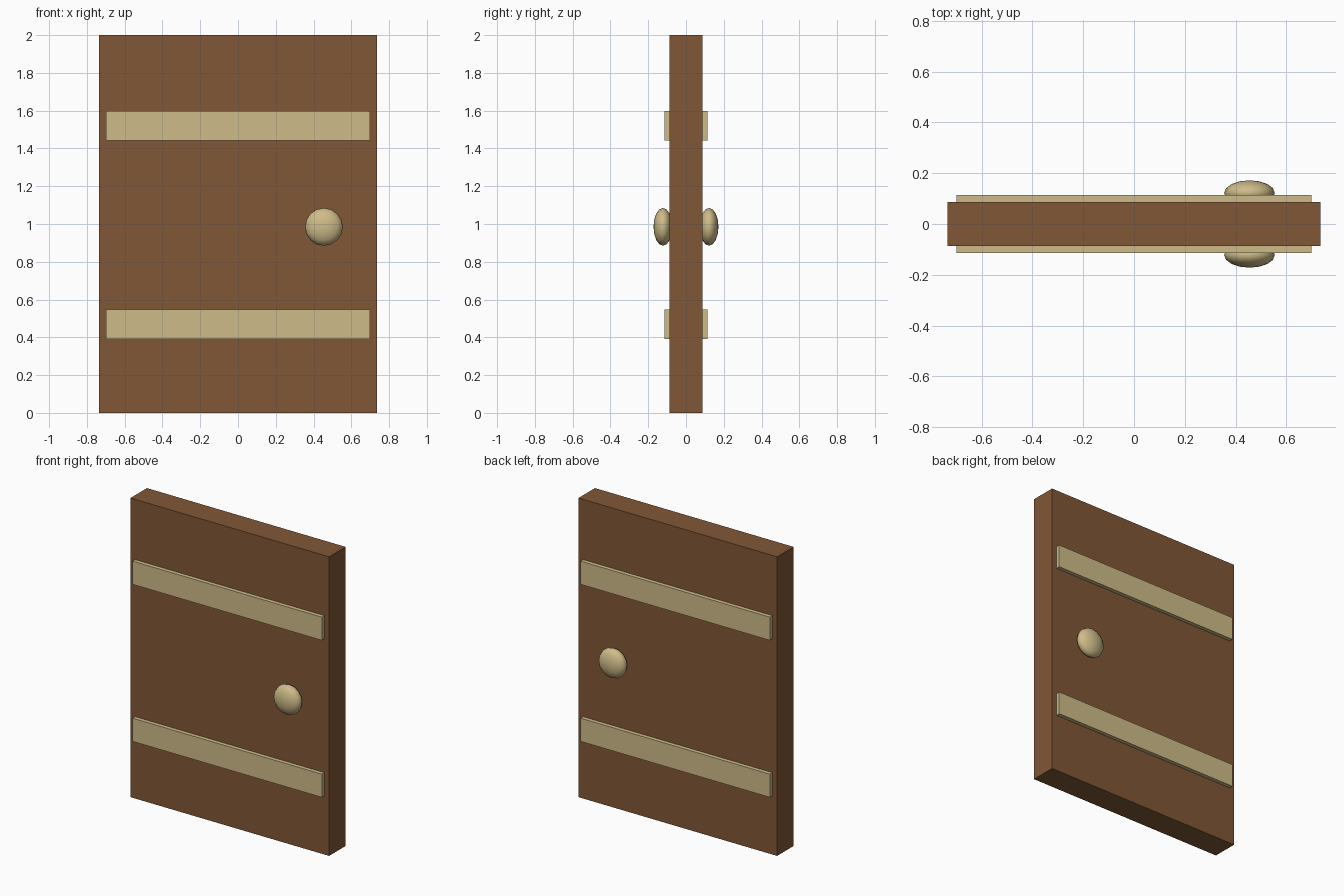
import bpy
from math import radians

cube = bpy.data.objects.get("Cube")
if cube:
    bpy.data.objects.remove(cube, do_unlink=True)


def material(name, color):
    mat = bpy.data.materials.new(name)
    mat.use_nodes = True
    mat.diffuse_color = color
    bsdf = mat.node_tree.nodes["Principled BSDF"]
    bsdf.inputs["Base Color"].default_value = color
    bsdf.inputs["Roughness"].default_value = 0.8
    return mat


wood = material("brown wood", (0.22, 0.095, 0.038, 1))
brass = material("pale brass", (0.62, 0.50, 0.25, 1))


def finish(name, mat):
    obj = bpy.context.object
    obj.name = name
    obj.data.materials.append(mat)
    return obj


def box(name, size, center, mat):
    bpy.ops.mesh.primitive_cube_add(size=1, location=center)
    obj = finish(name, mat)
    obj.scale = size
    bpy.ops.object.transform_apply(location=False, rotation=False, scale=True)


def knob(name, center):
    # Flattened ball with its poles facing front and back
    bpy.ops.mesh.primitive_uv_sphere_add(
        segments=16, ring_count=8, radius=0.1, location=center,
        rotation=(radians(90), 0, 0))
    obj = finish(name, mat=brass)
    obj.scale.z = 0.5
    bpy.ops.object.transform_apply(location=False, rotation=True, scale=True)
    bpy.ops.object.shade_smooth()


# Door slab
box("door_panel", (1.47, 0.174, 2.0), (0, 0, 1.0), wood)

# Straps and a knob on each face
for side, y in (("front", -1), ("back", 1)):
    for level, z in (("lower", 0.47), ("upper", 1.52)):
        box(f"{side}_{level}_strap", (1.40, 0.028, 0.155), (0, y * 0.1, z), brass)
    knob(f"{side}_knob", (0.455, y * 0.122, 0.985))
